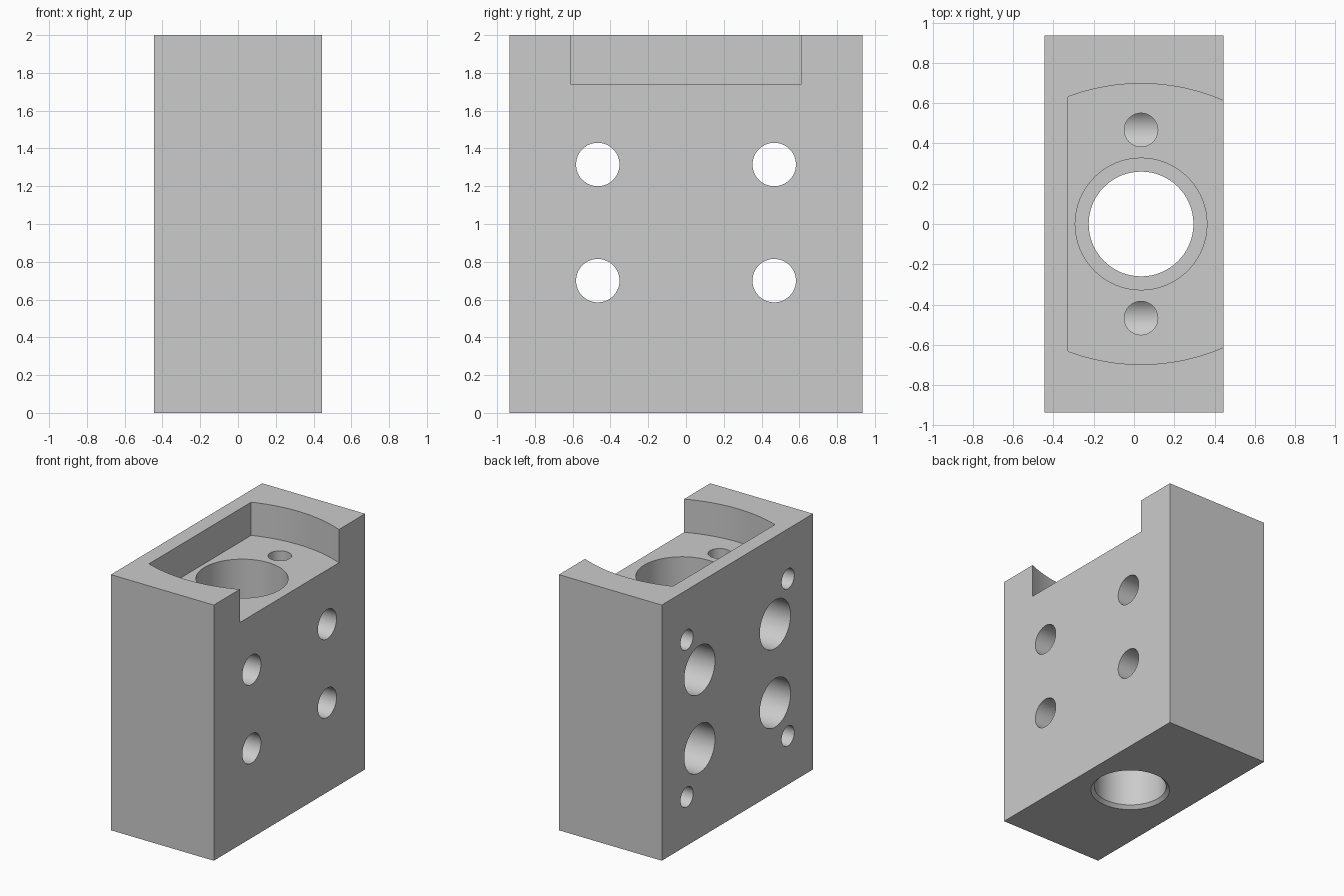
import bpy, bmesh, math
from mathutils import Matrix, Vector

if "Cube" in bpy.data.objects:
    bpy.data.objects.remove(bpy.data.objects["Cube"], do_unlink=True)

HALF_X, HALF_Y, HEIGHT = 0.445, 0.935, 2.0
BORE_X = 0.035
POCKET_FLOOR = 1.74
SEGMENTS = 64

grey = bpy.data.materials.new("machined grey")
grey.use_nodes = True
grey.diffuse_color = (0.6, 0.6, 0.6, 1)
grey.node_tree.nodes["Principled BSDF"].inputs["Base Color"].default_value = (0.6, 0.6, 0.6, 1)


def make_object(name, bm):
    bmesh.ops.recalc_face_normals(bm, faces=bm.faces[:])
    mesh = bpy.data.meshes.new(name)
    bm.to_mesh(mesh)
    bm.free()
    mesh.materials.append(grey)
    obj = bpy.data.objects.new(name, mesh)
    bpy.context.collection.objects.link(obj)
    return obj


def turned(name, profile, origin, along_x=False):
    """Closed solid of revolution from (radius, position) pairs along z or x."""
    bm = bmesh.new()
    rings = []
    for radius, pos in profile:
        rings.append([bm.verts.new((radius * math.cos(a), radius * math.sin(a), pos))
                      for a in (2 * math.pi * i / SEGMENTS for i in range(SEGMENTS))])
    for low, high in zip(rings, rings[1:]):
        for i in range(SEGMENTS):
            j = (i + 1) % SEGMENTS
            bm.faces.new((low[i], low[j], high[j], high[i]))
    bm.faces.new(rings[0])
    bm.faces.new(rings[-1])
    turn = Matrix.Rotation(math.pi / 2, 4, 'Y') if along_x else Matrix()
    bm.transform(Matrix.Translation(Vector(origin)) @ turn)
    return make_object(name, bm)


def cut(target, cutter):
    mod = target.modifiers.new(cutter.name, 'BOOLEAN')
    mod.operation = 'DIFFERENCE'
    mod.solver = 'EXACT'
    mod.object = cutter
    bpy.context.view_layer.objects.active = target
    bpy.ops.object.modifier_apply(modifier=mod.name)
    bpy.data.objects.remove(cutter, do_unlink=True)


# Solid block
bm = bmesh.new()
bmesh.ops.create_cube(bm, size=1)
bm.transform(Matrix.Translation((0, 0, HEIGHT / 2))
             @ Matrix.Diagonal((2 * HALF_X, 2 * HALF_Y, HEIGHT, 1)))
block = make_object("mounting_block", bm)

# Flange pocket with bowed ends, open on the left side
PEAK, BOW, INNER_X, OUTER_X = 0.697, 1.03, -0.328, 0.6
steps = 24
xs = [INNER_X + (OUTER_X - INNER_X) * i / steps for i in range(steps + 1)]
arc = [(x, PEAK - BOW + math.sqrt(BOW ** 2 - (x - BORE_X) ** 2)) for x in xs]
outline = arc + [(x, -y) for x, y in reversed(arc)]
bm = bmesh.new()
floor = bm.faces.new([bm.verts.new((x, y, POCKET_FLOOR)) for x, y in outline])
walls = bmesh.ops.extrude_face_region(bm, geom=[floor])
bmesh.ops.translate(bm, vec=(0, 0, 0.5),
                    verts=[v for v in walls["geom"] if isinstance(v, bmesh.types.BMVert)])
cut(block, make_object("flange_pocket", bm))

# Main stepped bore with a chamfered lower mouth
cut(block, turned("main_bore", [(0.285, -0.1), (0.285, 0), (0.26, 0.025), (0.26, 0.8),
                                (0.327, 0.8), (0.327, POCKET_FLOOR + 0.1)], (BORE_X, 0, 0)))

for side in (-1, 1):
    # Counterbored screw holes right through the block
    for z in (0.7, 1.315):
        cut(block, turned("screw_hole", [(0.19, -0.6), (0.19, -HALF_X + 0.25),
                                         (0.115, -HALF_X + 0.25), (0.115, 0.6)],
                          (0, side * 0.467, z), along_x=True))
    # Blind tapped holes on the right face
    for z in (0.38, 1.61):
        cut(block, turned("tapped_hole", [(0.078, -0.6), (0.078, -0.05), (0.004, -0.01)],
                          (0, side * 0.625, z), along_x=True))
    # Flange screw holes, drilled down into the upper cross holes
    cut(block, turned("flange_hole", [(0.083, 1.315), (0.083, POCKET_FLOOR + 0.1)],
                      (BORE_X, side * 0.467, 0)))

# Smooth walls, sharp rims
bpy.ops.object.select_all(action='DESELECT')
block.select_set(True)
bpy.context.view_layer.objects.active = block
bpy.ops.object.shade_smooth_by_angle(angle=math.radians(30))
